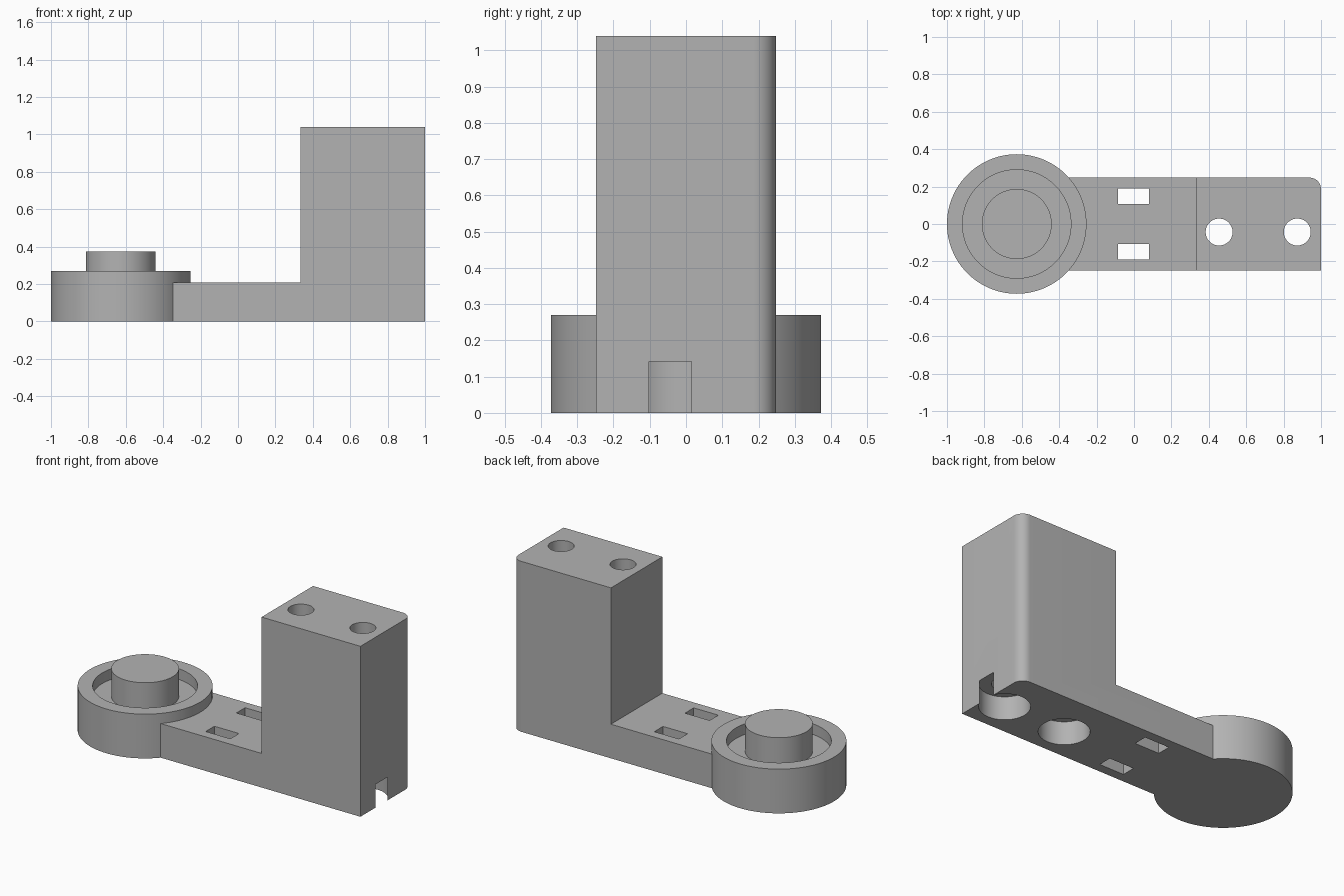
import bpy, bmesh, math

if "Cube" in bpy.data.objects:
    bpy.data.objects.remove(bpy.data.objects["Cube"])

grey = bpy.data.materials.new("plain grey")
grey.diffuse_color = (0.45, 0.45, 0.45, 1)
grey.use_nodes = True
grey.node_tree.nodes["Principled BSDF"].inputs["Base Color"].default_value = grey.diffuse_color


def prism(name, outline, z0, z1):
    """Extrude a plan outline straight up."""
    bm = bmesh.new()
    face = bm.faces.new([bm.verts.new((x, y, z0)) for x, y in outline])
    up = bmesh.ops.extrude_face_region(bm, geom=[face])["geom"]
    for v in up:
        if isinstance(v, bmesh.types.BMVert):
            v.co.z = z1
    bmesh.ops.recalc_face_normals(bm, faces=bm.faces[:])
    me = bpy.data.meshes.new(name)
    bm.to_mesh(me)
    bm.free()
    ob = bpy.data.objects.new(name, me)
    bpy.context.collection.objects.link(ob)
    me.materials.append(grey)
    return ob


def disc(name, x, y, r, z0, z1, n=96):
    pts = [(x + r * math.cos(math.tau * i / n), y + r * math.sin(math.tau * i / n))
           for i in range(n)]
    return prism(name, pts, z0, z1)


def block(name, x0, x1, y0, y1, z0, z1):
    return prism(name, [(x0, y0), (x1, y0), (x1, y1), (x0, y1)], z0, z1)


def combine(body, tool, operation):
    bpy.context.view_layer.objects.active = body
    mod = body.modifiers.new(operation, "BOOLEAN")
    mod.operation, mod.object, mod.solver = operation, tool, "EXACT"
    bpy.ops.object.modifier_apply(modifier=mod.name)
    bpy.data.objects.remove(tool)


HALF, ARM_TOP, RIM_X, FILLET = 0.248, 0.208, -0.627, 0.062

# arm and tower share one plan with a rounded back corner
corner = [(1 - FILLET + FILLET * math.cos(a), HALF - FILLET + FILLET * math.sin(a))
          for a in [math.pi / 2 * i / 12 for i in range(13)]]
body = prism("bracket", [(-0.348, -HALF), (1, -HALF)] + corner + [(-0.348, HALF)], 0, 1.04)
combine(body, block("step", -0.6, 0.333, -0.5, 0.5, ARM_TOP, 1.3), "DIFFERENCE")

# round cup with a recess and a central boss
combine(body, disc("cup", RIM_X, 0, 0.373, 0, 0.27), "UNION")
combine(body, disc("recess", RIM_X, 0, 0.29, 0.205, 0.5), "DIFFERENCE")
combine(body, disc("boss", RIM_X, 0, 0.187, 0.1, 0.375), "UNION")

# two strap slots through the arm
for y in (-0.148, 0.148):
    combine(body, block("slot", -0.085, 0.081, y - 0.042, y + 0.042, -0.1, 0.4), "DIFFERENCE")

# screw holes with wide counterbores underneath
for x in (0.455, 0.873):
    combine(body, disc("screw_hole", x, -0.043, 0.072, -0.1, 1.2, 64), "DIFFERENCE")
    combine(body, disc("counterbore", x, -0.043, 0.14, -0.1, 0.142, 64), "DIFFERENCE")

bpy.ops.object.select_all(action="DESELECT")
body.select_set(True)
bpy.context.view_layer.objects.active = body
bpy.ops.object.shade_smooth_by_angle(angle=math.radians(30))
